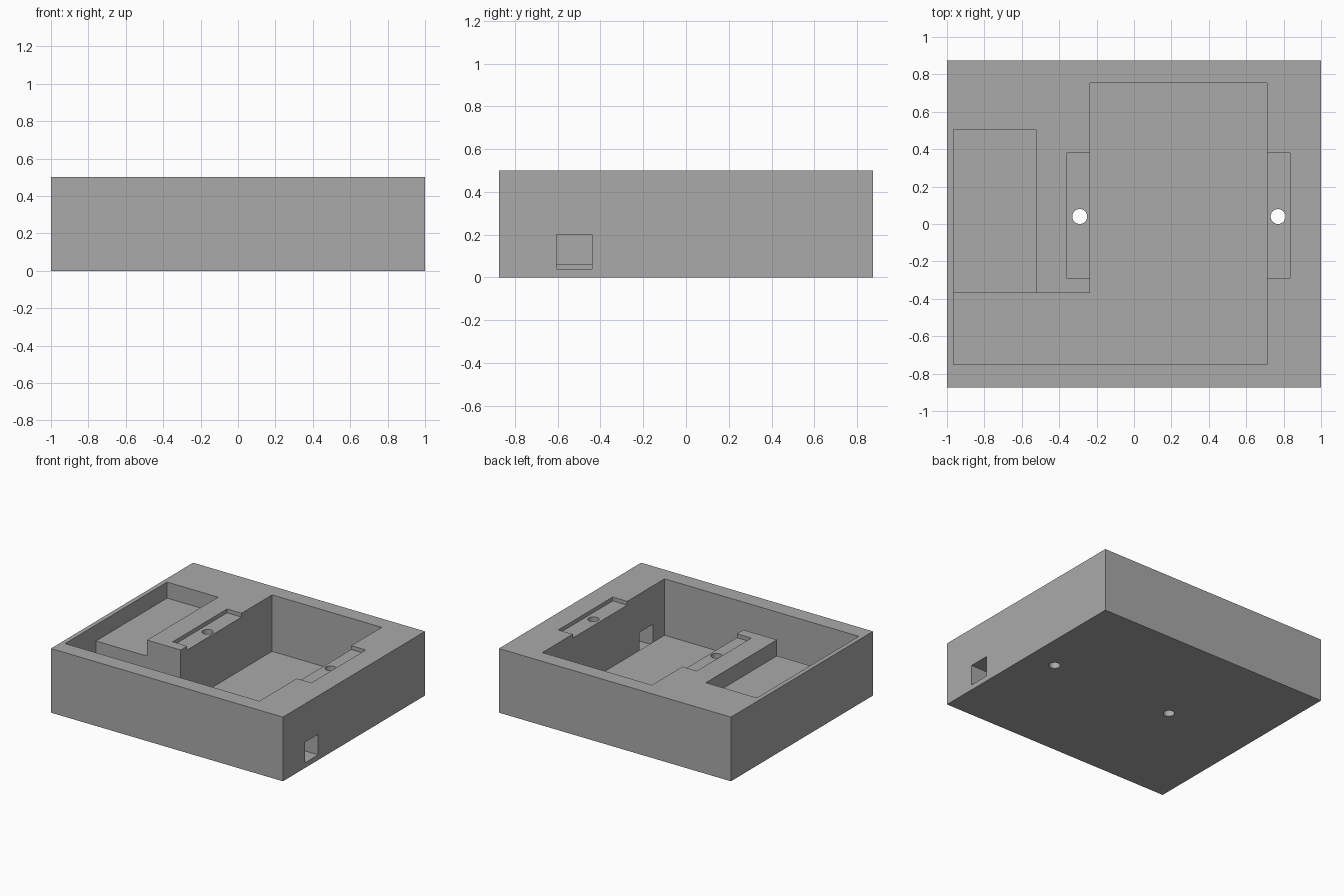
import bpy
import bmesh

if "Cube" in bpy.data.objects:
    bpy.data.objects.remove(bpy.data.objects["Cube"], do_unlink=True)

gray = bpy.data.materials.new("plain gray")
gray.use_nodes = True
color = (0.4, 0.4, 0.4, 1)
gray.diffuse_color = color
gray.node_tree.nodes["Principled BSDF"].inputs["Base Color"].default_value = color


def prism(name, outline, z0, z1):
    """Extrude a plan outline from z0 up to z1."""
    bm = bmesh.new()
    face = bm.faces.new([bm.verts.new((x, y, z0)) for x, y in outline])
    grown = bmesh.ops.extrude_face_region(bm, geom=[face])["geom"]
    top = [v for v in grown if isinstance(v, bmesh.types.BMVert)]
    bmesh.ops.translate(bm, verts=top, vec=(0, 0, z1 - z0))
    bmesh.ops.recalc_face_normals(bm, faces=bm.faces)
    mesh = bpy.data.meshes.new(name)
    bm.to_mesh(mesh)
    bm.free()
    mesh.materials.append(gray)
    obj = bpy.data.objects.new(name, mesh)
    bpy.context.collection.objects.link(obj)
    return obj


def block(name, x0, x1, y0, y1, z0, z1):
    return prism(name, [(x0, y0), (x1, y0), (x1, y1), (x0, y1)], z0, z1)


def drill(name, x, y, radius):
    bpy.ops.mesh.primitive_cylinder_add(vertices=32, radius=radius, depth=2, location=(x, y, 0))
    obj = bpy.context.object
    obj.name = name
    obj.data.materials.append(gray)
    return obj


body = block("enclosure_body", -1, 1, -0.875, 0.875, 0, 0.5)
left, right, front, inner = -0.965, 0.71, -0.75, -0.235
step = -0.37

cutters = [
    # Deep L-shaped bay with its side channel
    prism("deep_bay_cutter", [(left, front), (right, front), (right, 0.755),
                              (inner, 0.755), (inner, step), (left, step)], 0.06, 0.7),
    # Shallow tray behind the channel
    block("shallow_tray_cutter", left, -0.525, -0.6, 0.505, 0.375, 0.7),
    # Recessed mounting ledges on both sides of the bay
    block("mounting_ledge_cutter", -0.36, 0.835, -0.29, 0.38, 0.47, 0.7),
    # Cable opening through the side wall
    block("cable_opening_cutter", right, 1.2, -0.605, -0.44, 0.04, 0.2),
    # Screw holes through the ledges
    drill("inner_screw_hole_cutter", -0.29, 0.04, 0.04),
    drill("outer_screw_hole_cutter", 0.77, 0.04, 0.04),
]

bpy.context.view_layer.objects.active = body
for cutter in cutters:
    mod = body.modifiers.new(cutter.name, "BOOLEAN")
    mod.operation = "DIFFERENCE"
    mod.solver = "EXACT"
    mod.object = cutter
    bpy.ops.object.modifier_apply(modifier=mod.name)
    bpy.data.objects.remove(cutter, do_unlink=True)

# Smooth only the round hole walls
bpy.ops.object.select_all(action="DESELECT")
body.select_set(True)
bpy.ops.object.shade_smooth_by_angle()
